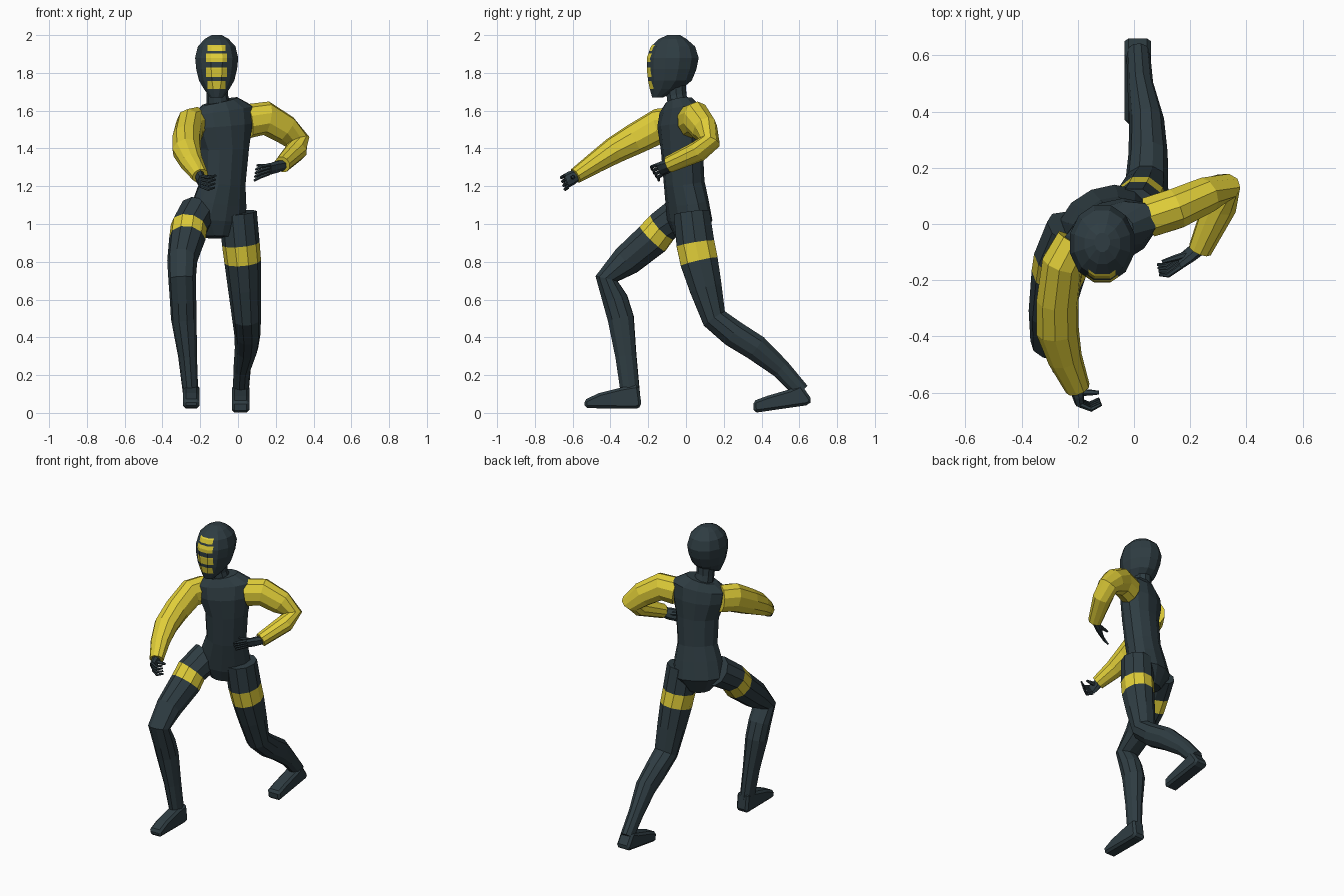
import bpy, bmesh, math
from mathutils import Vector

if "Cube" in bpy.data.objects:
    bpy.data.objects.remove(bpy.data.objects["Cube"])


def material(name, rgb):
    m = bpy.data.materials.new(name)
    m.diffuse_color = (*rgb, 1)
    m.use_nodes = True
    m.node_tree.nodes["Principled BSDF"].inputs["Base Color"].default_value = m.diffuse_color
    return m


SLATE = material("dark slate", (0.028, 0.046, 0.055))
YELLOW = material("yellow", (0.74, 0.61, 0.04))


def finish(name, bm, mats):
    bmesh.ops.recalc_face_normals(bm, faces=bm.faces)
    me = bpy.data.meshes.new(name)
    bm.to_mesh(me)
    bm.free()
    for m in mats:
        me.materials.append(m)
    ob = bpy.data.objects.new(name, me)
    bpy.context.collection.objects.link(ob)
    return ob


def loft(bm, rings, band=None):
    """Skin closed rings of points; segment number `band` gets material 1."""
    vs = [[bm.verts.new(p) for p in r] for r in rings]
    n = len(vs[0])
    for s, (a, b) in enumerate(zip(vs, vs[1:])):
        for i in range(n):
            f = bm.faces.new((a[i], a[(i + 1) % n], b[(i + 1) % n], b[i]))
            f.material_index = int(s == band)
    bm.faces.new(vs[0])
    bm.faces.new(vs[-1])


def tube(bm, rows, side, n=10, band=None):
    """Limb through rows of (x, y, z, radius along side, other radius)."""
    pts = [Vector(r[:3]) for r in rows]
    u = Vector(side)
    rings = []
    for i, r in enumerate(rows):
        t = Vector()
        if i > 0:
            t += (pts[i] - pts[i - 1]).normalized()
        if i < len(pts) - 1:
            t += (pts[i + 1] - pts[i]).normalized()
        t.normalize()
        u = (u - t * u.dot(t)).normalized()
        v = t.cross(u)
        rings.append([pts[i] + u * r[3] * math.cos(a) + v * r[4] * math.sin(a)
                      for a in (2 * math.pi * k / n for k in range(n))])
    loft(bm, rings, band)


def limb(name, rows, side, mats, n=10, band=None):
    bm = bmesh.new()
    tube(bm, rows, side, n, band)
    return finish(name, bm, mats)


# torso, twisted so its left side is further back
yaw = math.radians(23)
limb("torso", [
    (-.11, .01, .93, .08, .07), (-.11, .02, 1.02, .165, .11),
    (-.095, .005, 1.12, .15, .107), (-.08, -.01, 1.22, .125, .105),
    (-.07, -.022, 1.40, .135, .107), (-.08, -.03, 1.52, .17, .112),
    (-.085, -.03, 1.60, .18, .095), (-.095, -.035, 1.65, .10, .07)],
    (math.cos(yaw), math.sin(yaw), 0), [SLATE], 12)
limb("neck", [(-.10, -.035, 1.60, .068, .06), (-.11, -.05, 1.68, .057, .055),
              (-.112, -.06, 1.78, .058, .06)], (1, 0, 0), [SLATE])

# hood: rows of z, front y, back y, half width
HX = -.113
bm = bmesh.new()
rings = []
for z, y0, y1, hw in [(1.67, -.18, -.12, .035), (1.715, -.195, -.02, .07),
                      (1.76, -.205, .035, .097), (1.82, -.212, .06, .112),
                      (1.88, -.212, .072, .118), (1.94, -.19, .052, .103),
                      (1.98, -.145, .005, .065), (2.0, -.10, -.03, .028)]:
    rings.append([(HX + hw * math.cos(a), (y0 + y1) / 2 + (y1 - y0) / 2 * math.sin(a), z)
                  for a in (math.pi * (2 * k + 1) / 12 for k in range(12))])
loft(bm, rings)
# face bars: cut the hood along their borders, then colour by position
BARS = [(1.915, 1.947, .048), (1.858, 1.902, .056), (1.778, 1.828, .056), (1.715, 1.757, .05)]


def cut(co, no):
    bmesh.ops.bisect_plane(bm, geom=bm.verts[:] + bm.edges[:] + bm.faces[:],
                           plane_co=co, plane_no=no, dist=1e-5)


for lo, hi, w in BARS:
    cut((0, 0, lo), (0, 0, 1))
    cut((0, 0, hi), (0, 0, 1))
for w in (.048, .056):
    for s in (-1, 1):
        cut((HX + s * w, 0, 0), (1, 0, 0))
for f in bm.faces:
    c = f.calc_center_median()
    f.material_index = int(c.y < -.12 and any(
        lo < c.z < hi and abs(c.x - HX) < w for lo, hi, w in BARS))
finish("hood", bm, [SLATE, YELLOW])

# legs, each with a thigh band
limb("front_leg", [
    (-.215, -.02, 1.06, .10, .10), (-.26, -.125, .985, .098, .092),
    (-.268, -.177, .922, .097, .097), (-.295, -.315, .805, .08, .086),
    (-.296, -.42, .71, .073, .062), (-.291, -.375, .60, .07, .07),
    (-.287, -.345, .50, .068, .072), (-.267, -.318, .30, .05, .058),
    (-.25, -.293, .09, .04, .052)], (1, 0, 0), [SLATE, YELLOW], band=1)
limb("back_leg", [
    (0, .03, 1.06, .10, .10), (.015, .05, .895, .10, .106),
    (.025, .07, .80, .097, .105), (.035, .105, .66, .088, .09),
    (.045, .15, .50, .076, .07), (.05, .25, .42, .07, .074),
    (.045, .37, .345, .062, .072), (.022, .50, .235, .046, .054),
    (.015, .61, .115, .042, .045)], (1, 0, 0), [SLATE, YELLOW], band=1)


# feet: side profile extruded across
def foot(name, profile, x0, x1):
    bm = bmesh.new()
    loft(bm, [[(x, y, z) for y, z in profile] for x in (x0, x1)])
    ob = finish(name, bm, [SLATE])
    b = ob.modifiers.new("bevel", "BEVEL")
    b.width, b.segments = .014, 1
    return ob


foot("front_foot", [(-.535, .025), (-.54, .068), (-.46, .105), (-.34, .135),
                    (-.25, .15), (-.235, .035), (-.26, .023)], -.29, -.205)
foot("back_foot", [(.36, 0), (.355, .062), (.43, .09), (.55, .125),
                   (.61, .15), (.668, .068), (.65, .042)], -.033, .06)

# sleeves
limb("bent_sleeve", [
    (.055, .025, 1.545, .09, .075), (.15, .055, 1.56, .09, .075),
    (.25, .10, 1.50, .08, .067), (.315, .127, 1.435, .068, .056),
    (.305, .065, 1.385, .062, .056), (.235, -.092, 1.315, .043, .045)],
    (0, 0, 1), [YELLOW])
limb("reaching_sleeve", [
    (-.21, -.06, 1.53, .09, .07), (-.255, -.14, 1.52, .093, .075),
    (-.272, -.27, 1.45, .083, .076), (-.272, -.38, 1.39, .072, .077),
    (-.245, -.48, 1.325, .057, .062), (-.20, -.585, 1.255, .042, .045)],
    (0, 0, 1), [YELLOW])


# gloves: palm, four fingers and a thumb
def glove(name, wrist, knuckle, mid, tip, spread, thumb):
    w, k, m, t, th = (Vector(p) for p in (wrist, knuckle, mid, tip, thumb))
    s = Vector(spread).normalized()
    bm = bmesh.new()
    tube(bm, [(*w, .03, .026), (*w.lerp(k, .5), .038, .022), (*k, .038, .017)], s, 8)
    for i in range(4):
        o = s * (i - 1.5) * .019
        tube(bm, [(*(k + o), .01, .01), (*(m + o * 1.15), .009, .009),
                  (*(t + o * 1.2), .006, .006)], s, 6)
    base = w.lerp(k, .4)
    tube(bm, [(*base, .014, .014), (*base.lerp(th, .6), .011, .011), (*th, .007, .007)], s, 6)
    return finish(name, bm, [SLATE])


glove("bent_arm_glove", (.24, -.08, 1.313), (.165, -.135, 1.29), (.118, -.165, 1.275),
      (.088, -.162, 1.258), (.1, -.5, .8), (.10, -.135, 1.31))
glove("reaching_arm_glove", (-.205, -.575, 1.26), (-.195, -.635, 1.228), (-.155, -.65, 1.215),
      (-.12, -.632, 1.225), (.1, -.3, 1), (-.125, -.60, 1.25))
